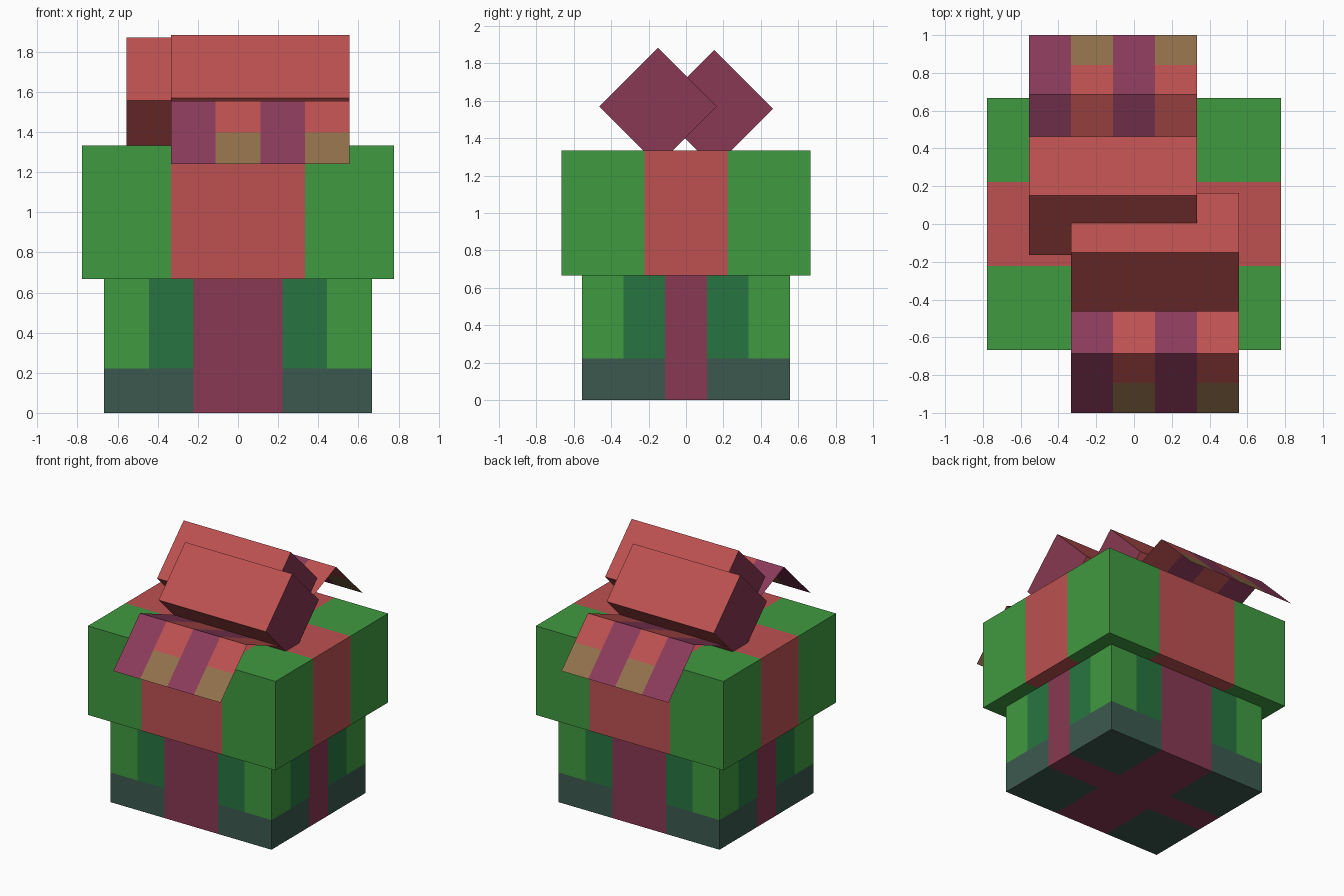
import bpy, bmesh
from math import radians, sin, cos
from mathutils import Matrix, Vector

if "Cube" in bpy.data.objects:
    bpy.data.objects.remove(bpy.data.objects["Cube"], do_unlink=True)

P = 1 / 9  # one block unit


def material(name, rgb):
    lin = [((c / 255 + 0.055) / 1.055) ** 2.4 for c in rgb] + [1]
    m = bpy.data.materials.new(name)
    m.use_nodes = True
    m.diffuse_color = lin
    m.node_tree.nodes["Principled BSDF"].inputs["Base Color"].default_value = lin
    return m


GREEN, DARK, SLATE, RED, PLUM, MAGENTA, TAN = range(7)
MATS = [material("green", (64, 154, 64)), material("dark green", (39, 116, 65)),
        material("slate green", (59, 89, 78)), material("red", (189, 81, 81)),
        material("plum", (136, 57, 82)), material("magenta plum", (139, 59, 91)),
        material("tan", (146, 112, 75))]


def finish(bm, name, rule):
    """Colour each face by its centre and normal, then make the object."""
    bm.normal_update()
    for f in bm.faces:
        f.material_index = rule(f.calc_center_median() / P, f.normal)
    me = bpy.data.meshes.new(name)
    bm.to_mesh(me)
    bm.free()
    for m in MATS:
        me.materials.append(m)
    ob = bpy.data.objects.new(name, me)
    bpy.context.collection.objects.link(ob)
    return ob


def box(name, size, centre, rule, cuts=(), tilt=0):
    """Box in block units, sliced by (axis, position) cuts."""
    bm = bmesh.new()
    bmesh.ops.create_cube(bm, size=1)
    bmesh.ops.transform(bm, verts=bm.verts, matrix=Matrix.Translation(Vector(centre) * P)
                        @ Matrix.Rotation(tilt, 4, 'X') @ Matrix.Diagonal((*[s * P for s in size], 1)))
    for axis, pos in cuts:
        no = Vector([float(i == axis) for i in range(3)])
        bmesh.ops.bisect_plane(bm, geom=bm.verts[:] + bm.edges[:] + bm.faces[:],
                               plane_co=no * pos * P, plane_no=no)
    return finish(bm, name, rule)


def mirrored_cuts(axis, *values):
    return [(axis, s * v) for v in values for s in (-1, 1)]


# Box body: ribbon cross, striped walls, slate foot
def body_rule(c, n):
    if abs(n.z) > 0.5:
        return PLUM if abs(c.x) < 2 or abs(c.y) < 1 else SLATE
    along, half = (abs(c.x), 2) if abs(n.y) > 0.5 else (abs(c.y), 1)
    if along < half:
        return PLUM
    if c.z < 2:
        return SLATE
    return DARK if along < half + 2 else GREEN


box("box_body", (12, 10, 6), (0, 0, 3), body_rule,
    mirrored_cuts(0, 2, 4) + mirrored_cuts(1, 1, 3) + [(2, 2)])


# Lid with crossing ribbon
def lid_rule(c, n):
    on_x, on_y = abs(c.x) < 3, abs(c.y) < 2
    if abs(n.z) > 0.5:
        return RED if on_x or on_y else GREEN
    return RED if (on_x if abs(n.y) > 0.5 else on_y) else GREEN


box("box_lid", (14, 12, 6), (0, 0, 9), lid_rule, mirrored_cuts(0, 3) + mirrored_cuts(1, 2))


# Folded ribbon tails: a flat run, then a steep drop, in four columns
def tail(name, x0, side, z_fold):
    fold = Vector((6.17, z_fold))
    a, b = radians(22.5), radians(45)
    inner = fold + 4 * Vector((-cos(a), -sin(a)))
    tip = fold + 4 * Vector((cos(b), -sin(b)))
    profile = [inner, fold, (fold + tip) / 2, tip]
    bm = bmesh.new()
    rows = [[bm.verts.new(Vector((x0 + 2 * i, side * p.x, p.y)) * P) for i in range(5)] for p in profile]
    for low, high in zip(rows, rows[1:]):
        for i in range(4):
            quad = [low[i], low[i + 1], high[i + 1], high[i]]
            bm.faces.new(quad if side < 0 else quad[::-1])
    bmesh.ops.recalc_face_normals(bm, faces=bm.faces[:])
    if sum(f.normal.z for f in bm.faces) < 0:
        bmesh.ops.reverse_faces(bm, faces=bm.faces[:])
    drop = z_fold - 2 * sin(b)

    def rule(c, n):
        if int((c.x - x0) // 2) % 2 == 0:
            return MAGENTA
        return TAN if c.z < drop and abs(c.y) > fold.x else RED
    finish(bm, name, rule)


# Bow loops and tails, front and back
for label, side, x_mid, z in (("front", -1, 1, 14.12), ("back", 1, -1, 14.02)):
    box(label + "_bow_loop", (8, 4, 4), (x_mid, side * 1.35, z),
        lambda c, n: PLUM if abs(n.x) > 0.5 else RED, tilt=radians(45))
    tail(label + "_ribbon_tail", x_mid - 4, side, 14)
